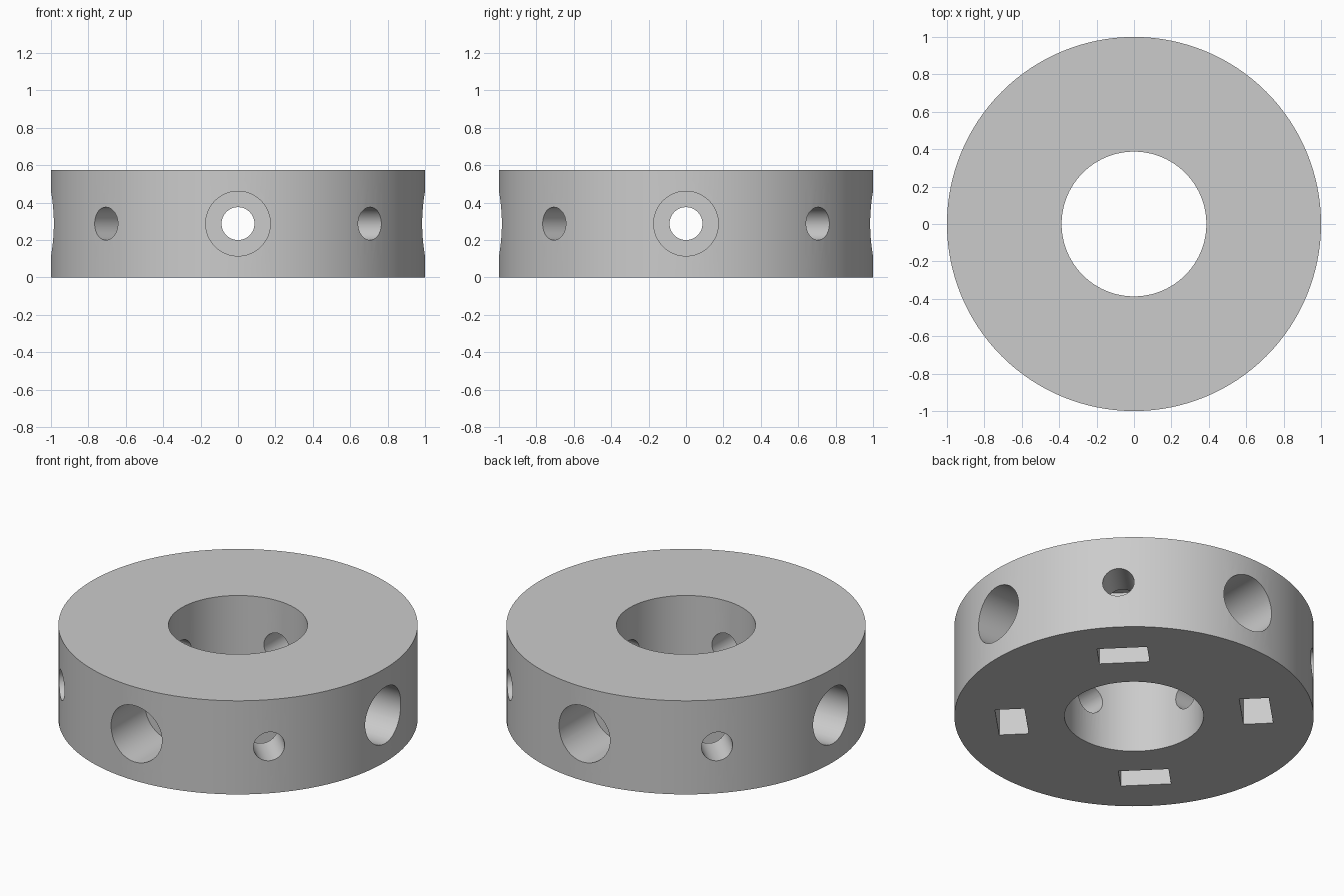
import bpy
from math import pi, radians, cos, sin
from mathutils import Matrix

if "Cube" in bpy.data.objects:
    bpy.data.objects.remove(bpy.data.objects["Cube"], do_unlink=True)

HEIGHT = 0.575
MID = HEIGHT / 2

grey = bpy.data.materials.new("plain_grey")
grey.use_nodes = True
colour = (0.6, 0.6, 0.6, 1)
grey.diffuse_color = colour
grey.node_tree.nodes["Principled BSDF"].inputs["Base Color"].default_value = colour


def cylinder(name, radius, depth, sides, z=MID):
    bpy.ops.mesh.primitive_cylinder_add(vertices=sides, radius=radius, depth=depth, location=(0, 0, z))
    obj = bpy.context.object
    obj.name = name
    obj.data.materials.append(grey)
    return obj


cutters = []


def radial_hole(name, radius, inner, outer, angle):
    """Cylinder lying along the radial direction at the given angle."""
    obj = cylinder(name, radius, outer - inner, 48)
    middle = (inner + outer) / 2
    obj.matrix_world = (Matrix.Translation((middle * cos(angle), middle * sin(angle), MID))
                        @ Matrix.Rotation(angle, 4, "Z") @ Matrix.Rotation(pi / 2, 4, "Y"))
    cutters.append(obj)


def nut_pocket(angle, inner=0.6, outer=0.765, width=0.28, top=0.45):
    """Rectangular slot open at the underside."""
    bpy.ops.mesh.primitive_cube_add(size=1)
    obj = bpy.context.object
    obj.name = "pocket_cutter"
    obj.data.materials.append(grey)
    middle = (inner + outer) / 2
    obj.matrix_world = (Matrix.Rotation(angle, 4, "Z")
                        @ Matrix.Translation((middle, 0, top / 2 - 0.05))
                        @ Matrix.Diagonal((outer - inner, width, top + 0.1, 1)))
    cutters.append(obj)


# Ring body and central bore
collar = cylinder("collar_ring", 1.0, HEIGHT, 128)
cutters.append(cylinder("bore_cutter", 0.387, HEIGHT + 0.2, 96))

# Counterbored holes on the axes, set screw holes and nut pockets on the diagonals
for i in range(4):
    axis = i * pi / 2
    diagonal = axis + pi / 4
    radial_hole("bolt_hole_cutter", 0.088, 0.2, 0.8, axis)
    radial_hole("counterbore_cutter", 0.173, 0.655, 1.2, axis)
    radial_hole("set_screw_cutter", 0.088, 0.68, 1.2, diagonal)
    nut_pocket(diagonal)

for cutter in cutters:
    cutter.hide_render = True
    mod = collar.modifiers.new(cutter.name, "BOOLEAN")
    mod.operation = "DIFFERENCE"
    mod.solver = "EXACT"
    mod.object = cutter

# Bake the cuts, then drop the cutters
bpy.context.view_layer.update()
graph = bpy.context.evaluated_depsgraph_get()
baked = bpy.data.meshes.new_from_object(collar.evaluated_get(graph))
collar.modifiers.clear()
collar.data = baked
for cutter in cutters:
    bpy.data.objects.remove(cutter, do_unlink=True)

# Smooth round walls with crisp rims
bpy.ops.object.select_all(action="DESELECT")
collar.select_set(True)
bpy.context.view_layer.objects.active = collar
bpy.ops.object.shade_smooth_by_angle(angle=radians(30))
